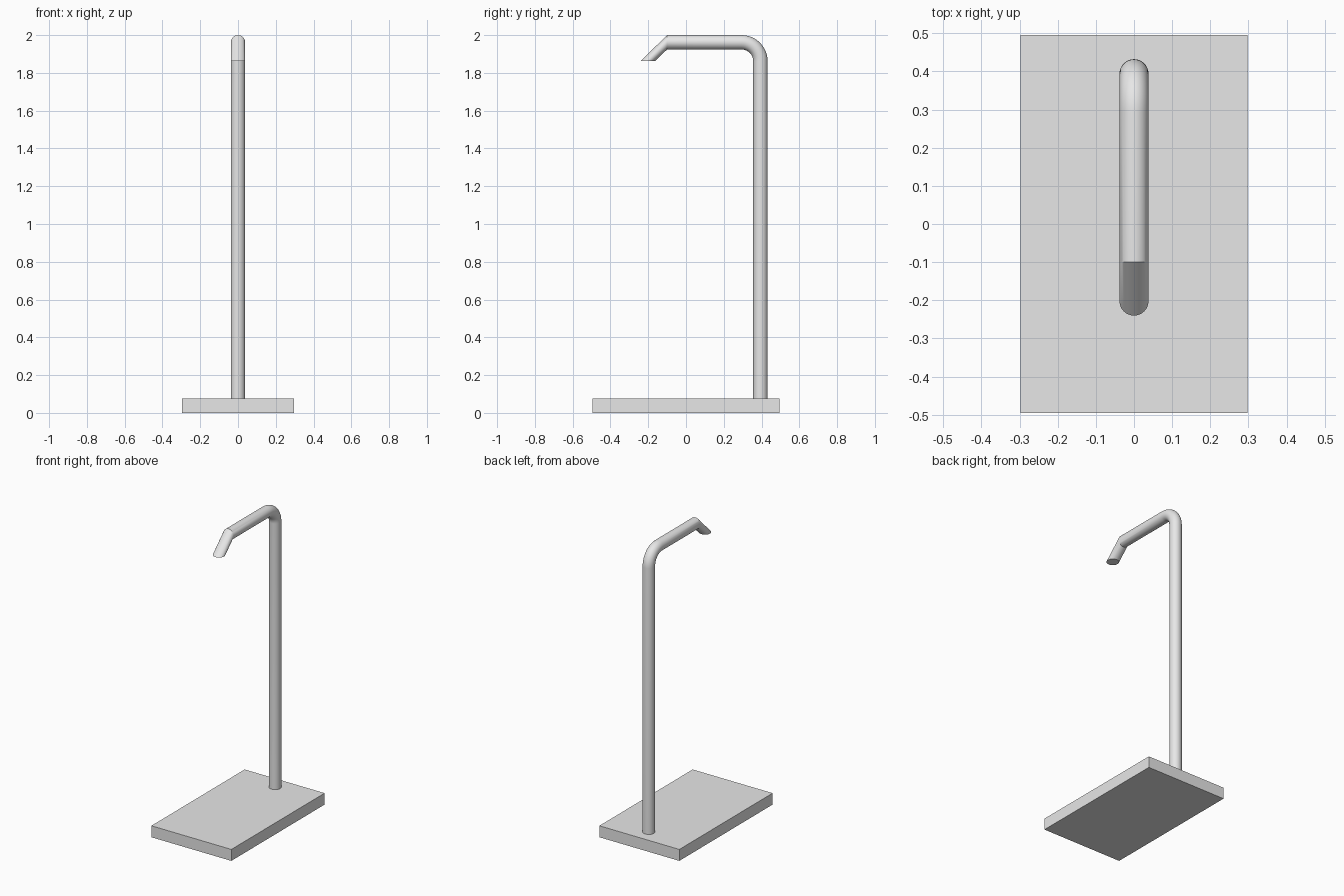
import bpy, bmesh, math
from mathutils import Vector

cube = bpy.data.objects.get("Cube")
if cube:
    bpy.data.objects.remove(cube, do_unlink=True)

BASE_W, BASE_D, BASE_H = 0.594, 0.99, 0.077
RADIUS, SIDES = 0.038, 32
POST_Y, ARM_Z, BEND, BEND_STEPS = 0.394, 1.962, 0.1, 12

grey = bpy.data.materials.new("light grey")
grey.use_nodes = True
grey.diffuse_color = (0.8, 0.8, 0.8, 1)
grey.node_tree.nodes["Principled BSDF"].inputs["Base Color"].default_value = (0.8, 0.8, 0.8, 1)


def make_object(name, bm):
    bmesh.ops.recalc_face_normals(bm, faces=bm.faces)
    mesh = bpy.data.meshes.new(name)
    bm.to_mesh(mesh)
    bm.free()
    mesh.materials.append(grey)
    obj = bpy.data.objects.new(name, mesh)
    bpy.context.collection.objects.link(obj)
    return obj


def add_ring(bm, y, z, angle):
    """Circle of vertices; angle turns its outward side from +y through +z to -y."""
    outward = Vector((0, math.cos(angle), math.sin(angle)))
    ring = []
    for i in range(SIDES):
        t = 2 * math.pi * i / SIDES
        offset = outward * math.cos(t) + Vector((math.sin(t), 0, 0))
        ring.append(bm.verts.new(Vector((0, y, z)) + offset * RADIUS))
    return ring


# Flat base plate
bm = bmesh.new()
bmesh.ops.create_cube(bm, size=1)
bmesh.ops.scale(bm, vec=(BASE_W, BASE_D, BASE_H), verts=bm.verts)
bmesh.ops.translate(bm, vec=(0, 0, BASE_H / 2), verts=bm.verts)
make_object("base_plate", bm)

# Post, rounded bend, arm and slanted tip with a level end, as one tube
stations = [(POST_Y, BASE_H / 2, 0)]
for i in range(BEND_STEPS + 1):
    a = math.pi / 2 * i / BEND_STEPS
    stations.append((POST_Y - BEND + BEND * math.cos(a),
                     ARM_Z - BEND + BEND * math.sin(a), a))
stations.append((-0.1, ARM_Z, math.pi / 2))
stations.append((-0.202, 1.863, math.pi))

bm = bmesh.new()
rings = [add_ring(bm, *s) for s in stations]
for a, b in zip(rings, rings[1:]):
    for i in range(SIDES):
        j = (i + 1) % SIDES
        bm.faces.new((a[i], a[j], b[j], b[i]))
bm.faces.new(rings[0])
bm.faces.new(rings[-1])
stand = make_object("post_and_hook", bm)

# Smooth the tube, keeping the tip creases sharp
bpy.ops.object.select_all(action='DESELECT')
stand.select_set(True)
bpy.context.view_layer.objects.active = stand
bpy.ops.object.shade_smooth_by_angle(angle=math.radians(30))
